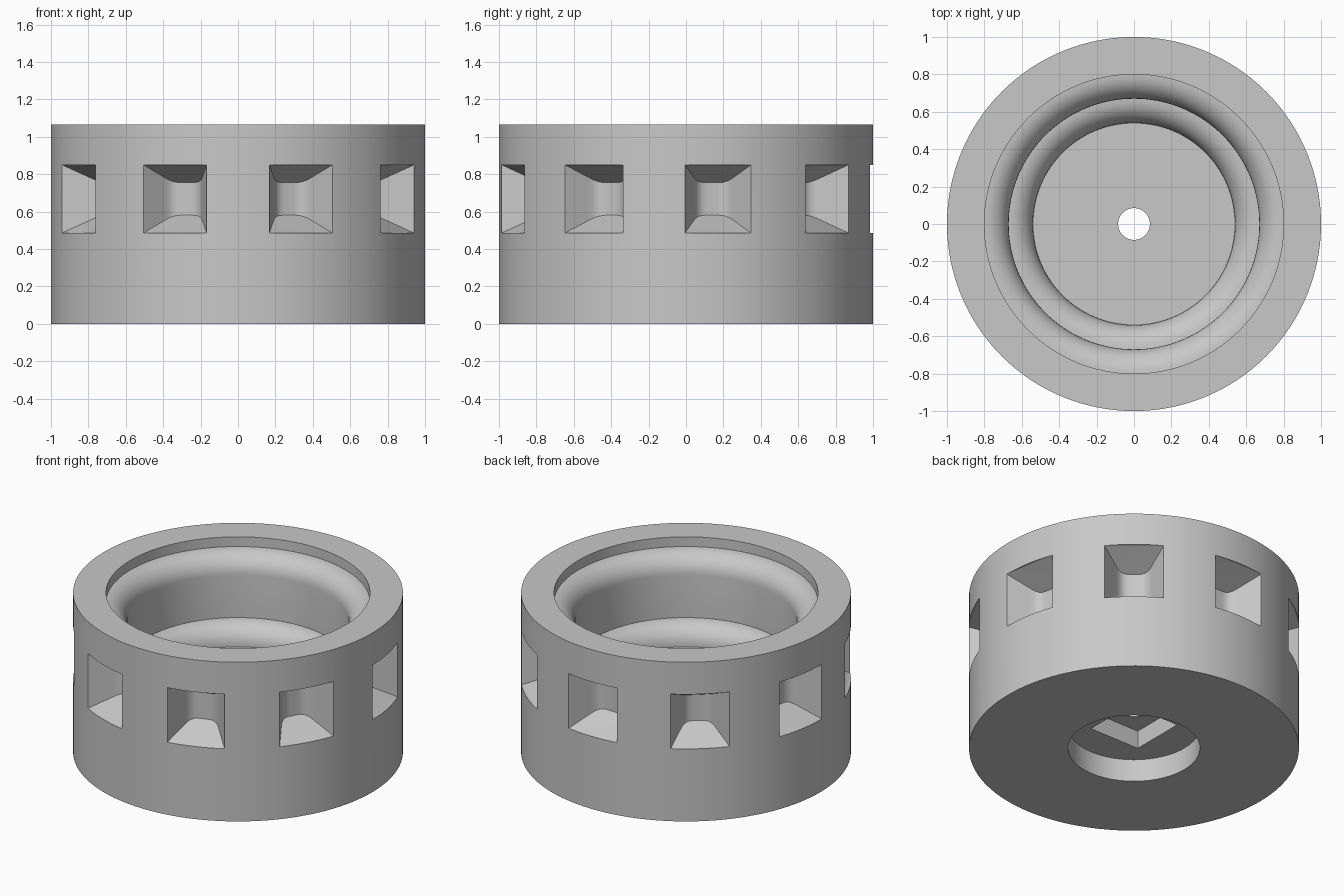
import bpy, bmesh
from math import sin, cos, pi, radians

default = bpy.data.objects.get("Cube")
if default:
    bpy.data.objects.remove(default, do_unlink=True)

SEGMENTS = 128
HEIGHT = 1.065

grey = bpy.data.materials.new("plain grey")
grey.use_nodes = True
colour = (0.58, 0.58, 0.58, 1)
grey.diffuse_color = colour
grey.node_tree.nodes["Principled BSDF"].inputs["Base Color"].default_value = colour


def make_object(name, bm):
    bmesh.ops.recalc_face_normals(bm, faces=bm.faces)
    mesh = bpy.data.meshes.new(name)
    bm.to_mesh(mesh)
    bm.free()
    mesh.materials.append(grey)
    obj = bpy.data.objects.new(name, mesh)
    bpy.context.collection.objects.link(obj)
    return obj


def rounded_step(r_out, z_top, size, steps=10):
    """Convex quarter round from a flat ledge down into a vertical wall."""
    return [(r_out - size * sin(a), z_top - size * (1 - cos(a)))
            for a in (pi / 2 * i / steps for i in range(steps + 1))]


def lathe(name, profile):
    bm = bmesh.new()
    rings = [[bm.verts.new((r * sin(a), -r * cos(a), z)) for r, z in profile]
             for a in (2 * pi * i / SEGMENTS for i in range(SEGMENTS))]
    n = len(profile)
    for i in range(SEGMENTS):
        here, there = rings[i], rings[(i + 1) % SEGMENTS]
        for j in range(n):
            k = (j + 1) % n
            bm.faces.new((here[j], here[k], there[k], there[j]))
    return make_object(name, bm)


def add_pocket(bm, angle):
    """Funnel whose floor, roof and sides taper to a rounded back."""
    mouth, slope = 0.984, 0.52
    half = [(0.18, 1.1), (0.18, mouth), (0.112, 0.862), (0.095, 0.832),
            (0.075, 0.812), (0.052, 0.802), (0.03, 0.8)]
    plan = half + [(-u, r) for u, r in reversed(half)]
    low, high = [], []
    for u, r in plan:
        rise = max(0, mouth - r) * slope
        x = r * sin(angle) + u * cos(angle)
        y = -r * cos(angle) + u * sin(angle)
        low.append(bm.verts.new((x, y, 0.485 + rise)))
        high.append(bm.verts.new((x, y, 0.85 - rise)))
    n = len(plan)
    for i in range(n):
        k = (i + 1) % n
        bm.faces.new((low[i], low[k], high[k], high[i]))
    # floor and roof as strips between the mirrored sides
    for row in (low, high):
        for i in range(len(half) - 1):
            bm.faces.new((row[i], row[i + 1], row[n - 2 - i], row[n - 1 - i]))


# Round body with stepped cup, centre hole and underside recess
profile = [(1, 0), (1, HEIGHT), (0.8, HEIGHT)]
profile += rounded_step(0.8, 1.0, 0.13)
profile += rounded_step(0.67, 0.585, 0.13)
profile += [(0.54, 0.45), (0.085, 0.45), (0.085, 0.15), (0.4, 0.15), (0.4, 0)]
body = lathe("round_body", profile)

# Nine tapered pockets around the side
bm = bmesh.new()
for i in range(9):
    add_pocket(bm, radians(20 + 40 * i))
pockets = make_object("pocket_cutter", bm)

# Square socket above the round recess
bm = bmesh.new()
bmesh.ops.create_cube(bm, size=1)
bmesh.ops.scale(bm, vec=(0.37, 0.37, 0.2), verts=bm.verts)
bmesh.ops.translate(bm, vec=(0, 0, 0.17), verts=bm.verts)
socket = make_object("socket_cutter", bm)

bpy.ops.object.select_all(action='DESELECT')
bpy.context.view_layer.objects.active = body
body.select_set(True)
for cutter in (pockets, socket):
    cutter.hide_render = True
    mod = body.modifiers.new(cutter.name, 'BOOLEAN')
    mod.operation = 'DIFFERENCE'
    mod.solver = 'EXACT'
    mod.object = cutter
    bpy.ops.object.modifier_apply(modifier=mod.name)
    bpy.data.objects.remove(cutter, do_unlink=True)

bpy.ops.object.shade_smooth_by_angle(angle=radians(30))
